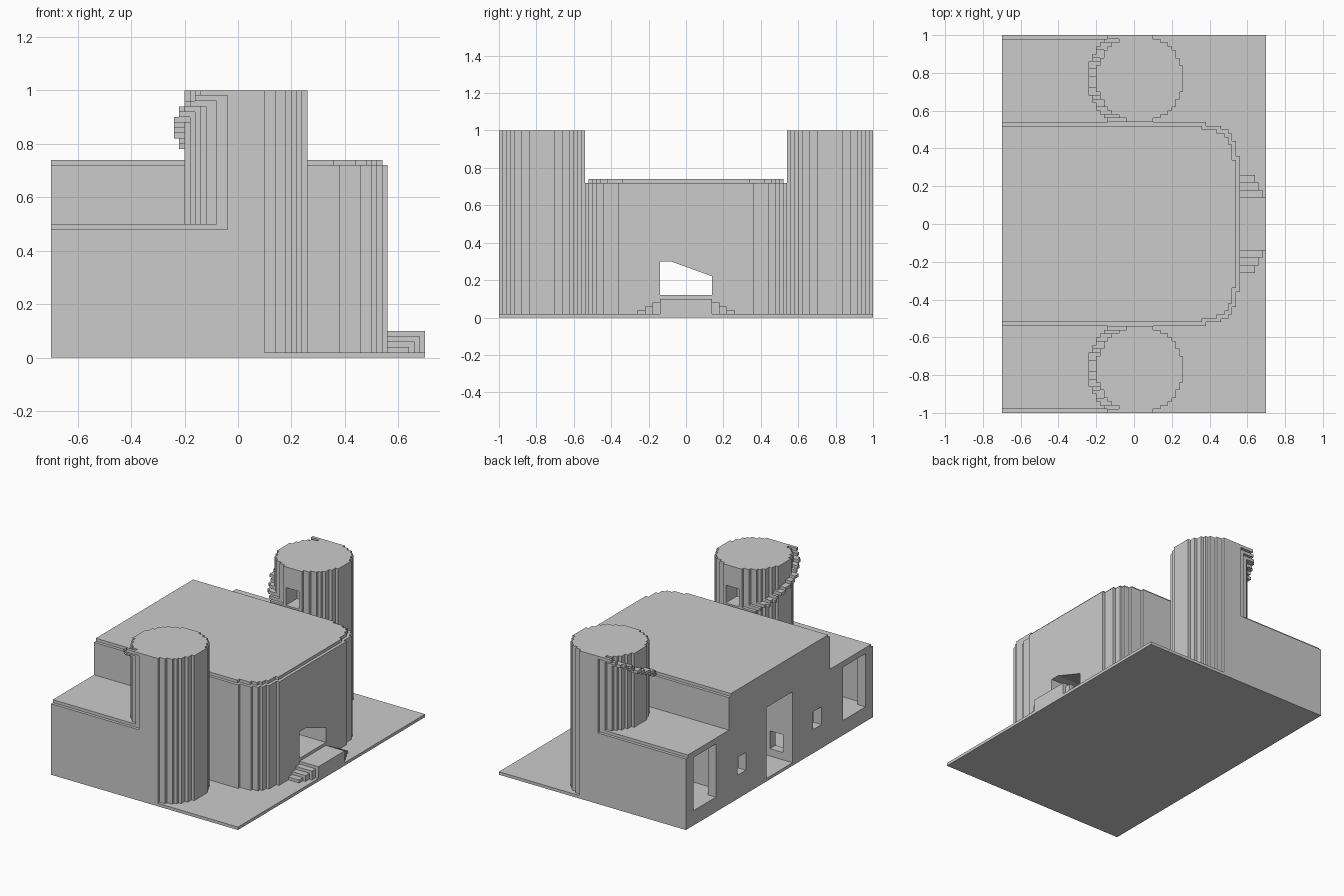
import bpy, bmesh, math

if "Cube" in bpy.data.objects:
    bpy.data.objects.remove(bpy.data.objects["Cube"])

V = 0.02  # grid step of the blocky style


def prism(name, pts, a, b, axis='z'):
    """Extrude a closed outline: (x,y) along z, or (y,z) along x."""
    bm = bmesh.new()
    put = (lambda p, t: (p[0], p[1], t)) if axis == 'z' else (lambda p, t: (t, p[0], p[1]))
    lo = [bm.verts.new(put(p, a)) for p in pts]
    hi = [bm.verts.new(put(p, b)) for p in pts]
    bm.faces.new(lo)
    bm.faces.new(hi)
    n = len(pts)
    for i in range(n):
        j = (i + 1) % n
        bm.faces.new((lo[i], lo[j], hi[j], hi[i]))
    bmesh.ops.recalc_face_normals(bm, faces=bm.faces)
    me = bpy.data.meshes.new(name)
    bm.to_mesh(me)
    bm.free()
    ob = bpy.data.objects.new(name, me)
    bpy.context.collection.objects.link(ob)
    return ob


def box(name, x, y, z):
    y = sorted(y)
    return prism(name, [(x[0], y[0]), (x[1], y[0]), (x[1], y[1]), (x[0], y[1])], z[0], z[1])


def cut(ob, cutter):
    m = ob.modifiers.new("opening", 'BOOLEAN')
    m.operation, m.solver, m.object = 'DIFFERENCE', 'EXACT', cutter
    bpy.context.view_layer.objects.active = ob
    bpy.ops.object.modifier_apply(modifier=m.name)
    bpy.data.objects.remove(cutter)


def half_width(j, r):
    return math.floor(math.sqrt(r * r - j * j))


def stepped_circle(cx, cy, r, n):
    side = []
    for j in range(-n, n + 1):
        for e in (-0.5, 0.5):
            p = (half_width(j, r) + 0.5, j + e)
            if not side or side[-1] != p:
                side.append(p)
    pts = side + [(-x, y) for x, y in reversed(side)]
    return [(cx + x * V, cy + y * V) for x, y in pts]


def hall_outline(inset):
    # rear square corners, stepped round front corners
    c = [(0.38, 0.54), (0.46, 0.52), (0.50, 0.50), (0.52, 0.48), (0.54, 0.44), (0.56, 0.36)]
    q = [(-0.7, 0.54 - inset)]
    for i, (x, y) in enumerate(c):
        q.append((x - inset, y - inset))
        if i + 1 < len(c):
            q.append((x - inset, c[i + 1][1] - inset))
    # each step turns at the previous x and the next y
    return q + [(x, -y) for x, y in reversed(q)]


# ground slab
box("ground_slab", (-0.7, 0.7), (-1, 1), (0, 0.02))

# main hall with passage and front doorway
hall = prism("main_hall", hall_outline(0), 0.02, 0.72)
prism("hall_roof", hall_outline(0.02), 0.72, 0.74)
cut(hall, box("passage", (-0.75, 0.3), (-0.14, 0.14), (-0.02, 0.5)))
door = [(-0.14, 0.12), (0.14, 0.12), (0.14, 0.22), (-0.08, 0.30), (-0.14, 0.30)]
cut(hall, prism("doorway", door, 0.25, 0.6, 'x'))

# front porch
box("porch", (0.56, 0.7), (-0.14, 0.14), (0.02, 0.10))

for s, side in ((-1, "front"), (1, "back")):
    # hall side room with rear window and inner hatch
    cut(hall, box("room", (-0.64, -0.3), (s * 0.2, s * 0.5), (0.06, 0.46)))
    cut(hall, box("window", (-0.75, -0.6), (s * 0.36, s * 0.45), (0.16, 0.28)))
    cut(hall, box("hatch", (-0.63, -0.53), (s * 0.1, s * 0.25), (0.07, 0.19)))

    # porch side steps
    for k in range(3):
        y = 0.14 + 0.04 * k
        box(f"porch_step_{side}_{k}", (0.56, 0.68 - V * k), (s * y, s * (y + 0.04)),
            (0.02, 0.08 - V * k))

    # low wing with tall rear window
    wing = box(f"wing_{side}", (-0.7, -0.04), (s * 0.54, s), (0.02, 0.48))
    box(f"wing_roof_{side}", (-0.7, -0.04), (s * 0.54, s * 0.98), (0.48, 0.5))
    cut(wing, box("room", (-0.64, -0.2), (s * 0.58, s * 0.96), (0.1, 0.46)))
    cut(wing, box("window", (-0.75, -0.6), (s * 0.68, s * 0.92), (0.1, 0.46)))

    # round tower with a doorway onto the hall roof
    tower = prism(f"tower_{side}", stepped_circle(0.03, s * 0.77, 11.5, 11), 0.02, 1.0)
    cut(tower, box("tower_door", (-0.02, 0.08), (s * 0.5, s * 0.66), (0.74, 0.86)))

    # outside stair winding from hall roof to tower top
    for j in range(-11, 12):
        inner, outer = half_width(j, 11.5), half_width(j, 13.65)
        t = math.atan2(j, math.sqrt(156 - j * j)) / math.radians(62)
        top = min(1.0, 0.74 + V * round((t + 1) * 6.5))
        y = 0.77 + j * V
        box(f"stair_{side}_{j + 11}", (0.03 - (outer + 0.5) * V, 0.03 - (inner + 0.5) * V),
            (s * (y - 0.01), s * (y + 0.01)), (top - V, top))
